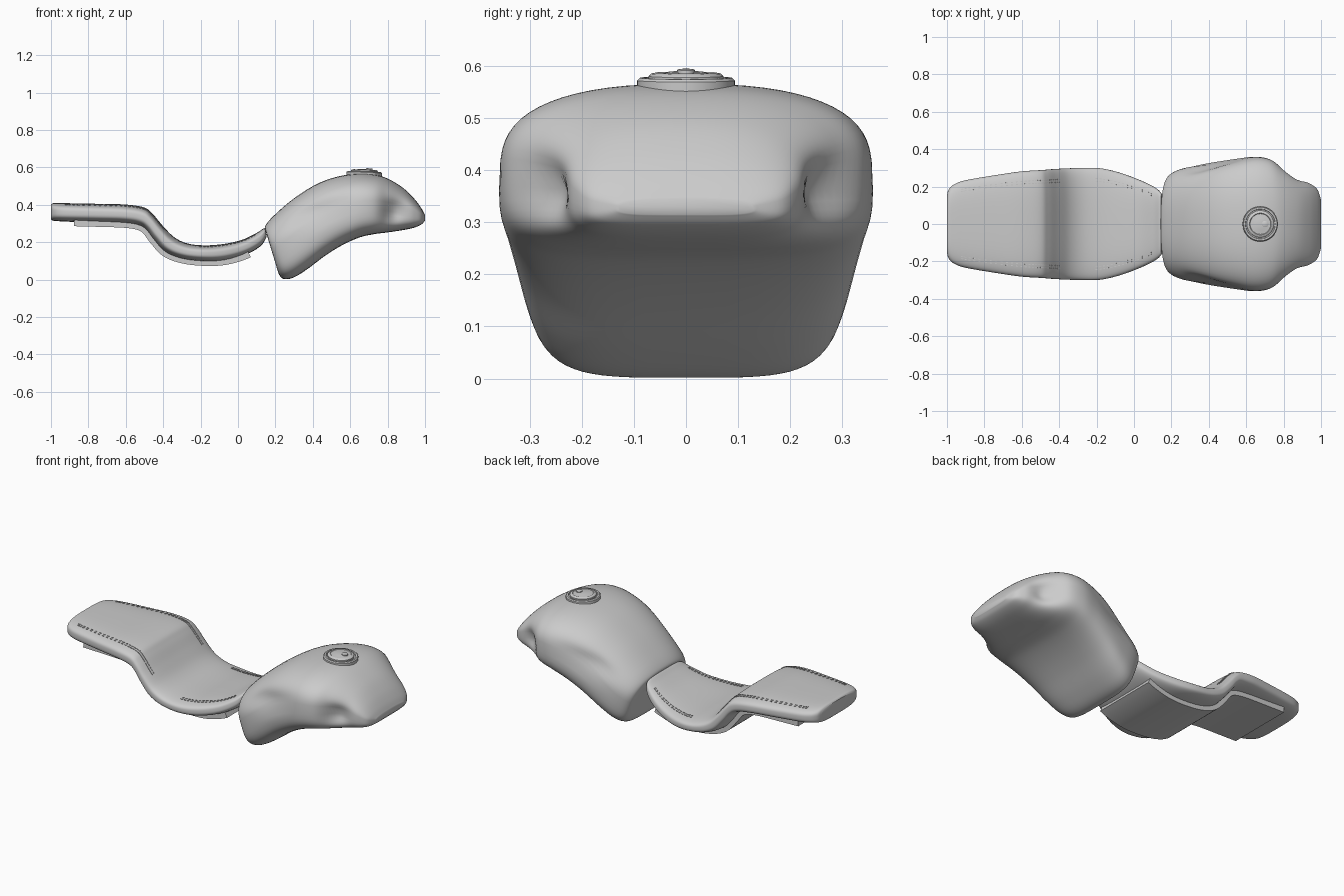
import bpy
import bmesh
from math import sin, cos, pi, exp, radians, copysign
from mathutils import Vector, Matrix

cube = bpy.data.objects.get("Cube")
if cube:
    bpy.data.objects.remove(cube, do_unlink=True)

GREY = (0.6, 0.6, 0.6, 1)
grey = bpy.data.materials.new("plain_grey")
grey.use_nodes = True
grey.diffuse_color = GREY
grey.node_tree.nodes["Principled BSDF"].inputs["Base Color"].default_value = GREY


def finish(bm, name, angle=40):
    bmesh.ops.recalc_face_normals(bm, faces=bm.faces)
    mesh = bpy.data.meshes.new(name)
    bm.to_mesh(mesh)
    bm.free()
    mesh.materials.append(grey)
    obj = bpy.data.objects.new(name, mesh)
    bpy.context.collection.objects.link(obj)
    bpy.ops.object.select_all(action='DESELECT')
    obj.select_set(True)
    bpy.context.view_layer.objects.active = obj
    bpy.ops.object.shade_smooth_by_angle(angle=radians(angle))
    return obj


def spline(rows, t):
    """Catmull-Rom value of a station table at parameter t."""
    last = len(rows) - 1
    i = min(int(t), last - 1)
    u = t - i
    a, b, c, d = (rows[max(0, min(last, k))] for k in range(i - 1, i + 3))
    return [0.5 * (2 * q + (r - p) * u + (2 * p - 5 * q + 4 * r - s) * u ** 2
                   + (3 * q - p - 3 * r + s) * u ** 3)
            for p, q, r, s in zip(a, b, c, d)]


def section(row, angle, upper, lower, mid):
    """Point on a rounded section running between a top and a bottom point."""
    tx, tz, bx, bz, w = row
    n = upper if sin(angle) > 0 else lower
    y = w * copysign(abs(cos(angle)) ** (2 / n), cos(angle))
    h = copysign(abs(sin(angle)) ** (2 / n), sin(angle))
    f = mid + h * ((1 - mid) if h > 0 else mid)
    return Vector((bx + (tx - bx) * f, y, bz + (tz - bz) * f))


def bridge(bm, rings):
    for a, b in zip(rings, rings[1:]):
        for k in range(len(a)):
            j = (k + 1) % len(a)
            bm.faces.new((a[k], a[j], b[j], b[k]))
    bm.faces.new(rings[0])
    bm.faces.new(rings[-1])


def loft(name, rows, upper, lower, mid, shape=lambda p: p, sides=64, steps=6):
    bm = bmesh.new()
    rings = []
    for i in range((len(rows) - 1) * steps + 1):
        row = spline(rows, i / steps)
        rings.append([bm.verts.new(shape(section(row, 2 * pi * (k + 0.5) / sides,
                                                 upper, lower, mid)))
                      for k in range(sides)])
    bridge(bm, rings)
    return finish(bm, name)


# Fuel tank: top x, top z, bottom x, bottom z, half width
TANK = [
    (.160, .235, .205, .070, .13), (.145, .268, .222, .022, .215),
    (.150, .295, .250, .002, .262), (.200, .350, .300, .012, .292),
    (.300, .435, .370, .055, .314), (.420, .510, .470, .130, .335),
    (.530, .550, .560, .185, .350), (.640, .566, .650, .225, .360),
    (.730, .561, .730, .243, .345), (.800, .540, .800, .252, .298),
    (.880, .492, .880, .264, .245), (.940, .435, .940, .277, .217),
    (.980, .382, .980, .294, .185), (1.00, .345, 1.00, .315, .13)]


def tank_dents(p):
    # knee hollows under the crown, and fork hollows beside the nose
    side = abs(p.y) / 0.3
    knee = exp(-((p.x - .40) / .17) ** 2 - ((p.z - .23 - .33 * p.x) / .055) ** 2)
    fork = exp(-((p.x - .84) / .055) ** 2 - ((p.z - .36) / .06) ** 2)
    p.y -= copysign(min(side, 1) ** 3 * (.028 * knee + .055 * fork), p.y)
    return p


loft("fuel_tank", TANK, 2.5, 4.2, 0.52, tank_dents)

# Seat cushion: same station layout
SEAT = [
    (-1.0, .400, -1.0, .322, .155), (-.990, .408, -.990, .315, .186),
    (-.960, .409, -.960, .312, .213), (-.900, .408, -.900, .309, .234),
    (-.750, .405, -.750, .305, .260), (-.600, .401, -.610, .300, .281),
    (-.500, .385, -.530, .287, .287), (-.455, .350, -.490, .262, .290),
    (-.400, .285, -.450, .210, .294), (-.340, .226, -.390, .146, .297),
    (-.270, .193, -.300, .110, .300), (-.180, .183, -.180, .096, .298),
    (-.080, .190, -.070, .101, .274), (.020, .212, .040, .132, .235),
    (.100, .250, .120, .178, .196), (.138, .274, .150, .222, .165),
    (.146, .268, .152, .238, .14)]
loft("seat_cushion", SEAT, 3.2, 3.5, 0.5)

# Seat base: a folded plate following the underside
bm = bmesh.new()
path = [spline(SEAT, i / 5) for i in range(5 * (len(SEAT) - 1) + 1)]
path = [Vector((r[2], 0, r[3])) for r in path if -.885 < r[2] < .065]
rings = []
for i, p in enumerate(path):
    along = path[min(i + 1, len(path) - 1)] - path[max(i - 1, 0)]
    down = Vector((along.z, 0, -along.x)).normalized()
    rings.append([bm.verts.new(p + down * d + Vector((0, y, 0)))
                  for y, d in ((-.2, -.025), (.2, -.025), (.2, .023), (-.2, .023))])
bridge(bm, rings)
finish(bm, "seat_base", 30)


# Stitching: double rows of dashes on both edges of the cushion
def seat_point(t, f):
    tx, tz, bx, bz, w = spline(SEAT, t)
    h = 0.5 + 0.5 * (1 - f ** 3.2) ** (1 / 3.2)
    return Vector((bx + (tx - bx) * h, f * w, bz + (tz - bz) * h))


bm = bmesh.new()
for start, end, count in ((2.8, 8.3, 30), (10.8, 14, 16)):
    for fraction in (.76, .81):
        for i in range(count):
            t = start + (end - start) * i / count
            p = seat_point(t, fraction)
            along = (seat_point(t + .02, fraction) - p).normalized()
            turn = along.to_track_quat('X', 'Z').to_matrix().to_4x4()
            for side in (1, -1):
                mirror = Matrix.Diagonal((1, side, 1, 1))
                bmesh.ops.create_cube(bm, size=1, matrix=mirror @ Matrix.Translation(p)
                                      @ turn @ Matrix.Diagonal((.011, .004, .006, 1)))
finish(bm, "seat_stitching", 30)


# Filler cap: turned rings, tilted with the tank top
def turned(name, profile, x, z, sides=48):
    bm = bmesh.new()
    bridge(bm, [[bm.verts.new((r * cos(2 * pi * k / sides), r * sin(2 * pi * k / sides), h))
                 for k in range(sides)] for r, h in profile])
    obj = finish(bm, name, 35)
    obj.location = (x, 0, z)
    obj.rotation_euler.y = radians(2)
    return obj


turned("filler_ring", [(.094, -.04), (.094, .008), (.089, .013), (.080, .013),
                       (.078, .008), (.074, .008)], .675, .565)
turned("filler_cap", [(.072, -.01), (.072, .016), (.067, .021), (.058, .023),
                      (.055, .020), (.050, .020), (.030, .025)], .675, .565)
turned("cap_lock", [(.017, .015), (.017, .028), (.014, .030)], .70, .565, 24)
